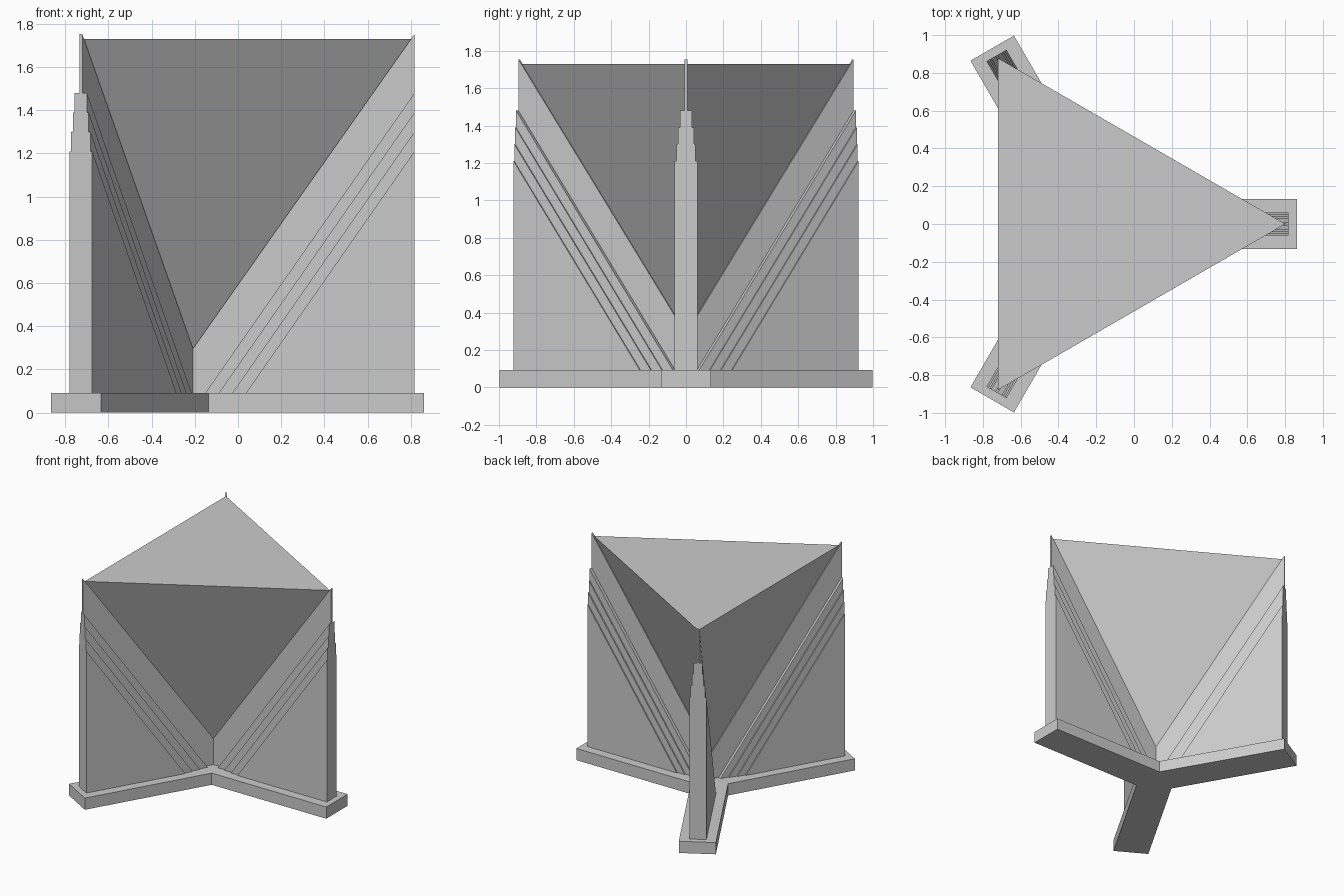
import bpy
import bmesh
from math import sin, cos, radians, sqrt
from mathutils import Matrix, Vector

cube = bpy.data.objects.get("Cube")
if cube:
    bpy.data.objects.remove(cube, do_unlink=True)

CENTRE = Vector((-0.213, 0, 0))
ARMS = (0, 120, 240)
BASE_TOP = 0.092
FIN_END = 1.03       # radius of the outer end of each fin
SLOPE = 1.42         # rise of the fin's inclined edge
APEX = 0.29          # height where the three fins meet
ROOF = 1.73

grey = bpy.data.materials.new("plain grey")
grey.use_nodes = True
grey.diffuse_color = (0.6, 0.6, 0.6, 1)
grey.node_tree.nodes["Principled BSDF"].inputs["Base Color"].default_value = (0.6, 0.6, 0.6, 1)


def finish(name, bm):
    bmesh.ops.recalc_face_normals(bm, faces=bm.faces)
    mesh = bpy.data.meshes.new(name)
    bm.to_mesh(mesh)
    bm.free()
    mesh.materials.append(grey)
    obj = bpy.data.objects.new(name, mesh)
    obj.location = CENTRE
    bpy.context.collection.objects.link(obj)
    return obj


def extrude_profile(bm, points, offset):
    face = bm.faces.new([bm.verts.new(p) for p in points])
    moved = bmesh.ops.extrude_face_region(bm, geom=[face], use_keep_orig=True)["geom"]
    verts = [v for v in moved if isinstance(v, bmesh.types.BMVert)]
    bmesh.ops.translate(bm, vec=offset, verts=verts)


# Three-armed base slab
outline = []
half, reach = 0.133, 1.075
for angle in ARMS:
    turn = Matrix.Rotation(radians(angle), 3, 'Z')
    inner = half / sin(radians(60))
    for point in ((reach, -half, 0), (reach, half, 0),
                  (inner * cos(radians(60)), half, 0)):
        outline.append(turn @ Vector(point))
bm = bmesh.new()
extrude_profile(bm, outline, (0, 0, BASE_TOP))
finish("base", bm)

# Fins: a thin core blade with stepped plates on both sides
# Each plate: inner half thickness, outer half thickness, height at the outer end
PLATES = ((0.008, 0.033, 1.48), (0.033, 0.042, 1.39),
          (0.042, 0.052, 1.30), (0.052, 0.061, 1.21))
for number, angle in enumerate(ARMS, 1):
    turn = Matrix.Rotation(radians(angle), 4, 'Z')
    core = PLATES[0][0]
    bm = bmesh.new()
    blade = [(0, -core, BASE_TOP), (FIN_END, -core, BASE_TOP),
             (FIN_END, -core, APEX + SLOPE * FIN_END), (0, -core, APEX)]
    extrude_profile(bm, blade, (0, 2 * core, 0))
    for side in (-1, 1):
        for near, far, top in PLATES:
            start = FIN_END - (top - BASE_TOP) / 1.434
            wedge = [(start, side * near, BASE_TOP), (FIN_END, side * near, BASE_TOP),
                     (FIN_END, side * near, top)]
            extrude_profile(bm, wedge, (0, side * (far - near), 0))
    bm.transform(turn)
    finish(f"fin_{number}", bm)

# Inverted pyramid resting on the inclined edges of the fins
bm = bmesh.new()
radius = (ROOF - APEX) / SLOPE
tip = bm.verts.new((0, 0, APEX))
rim = [bm.verts.new((radius * cos(radians(a)), radius * sin(radians(a)), ROOF)) for a in ARMS]
bm.faces.new(rim)
for i in range(3):
    bm.faces.new((rim[i], tip, rim[(i + 1) % 3]))
finish("inverted_pyramid", bm)
